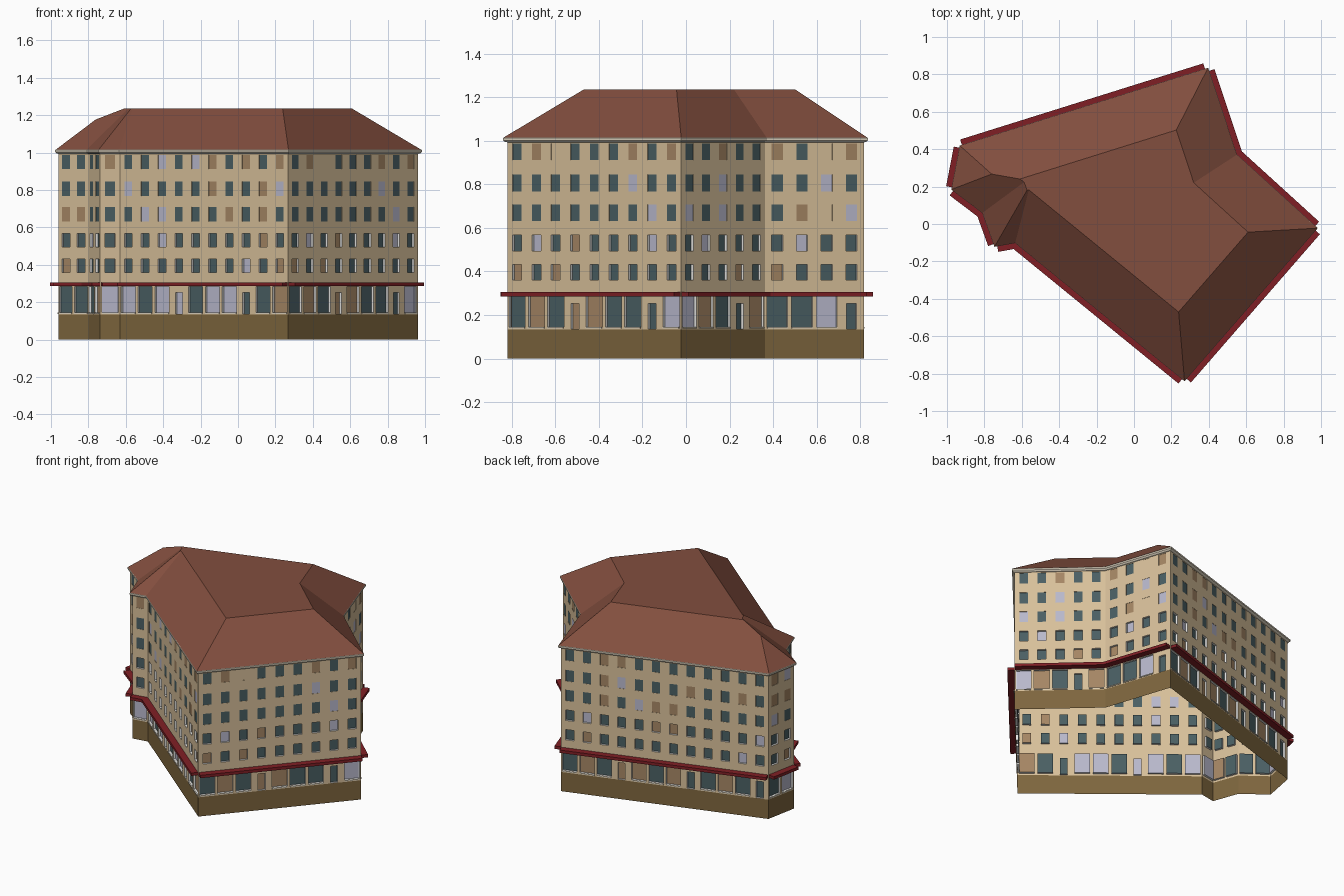
import bpy, bmesh, math, random
from mathutils import Vector as V

if "Cube" in bpy.data.objects:
    bpy.data.objects.remove(bpy.data.objects["Cube"])

random.seed(4)

# ---- colours ----
def lin(c):
    c /= 255
    return c / 12.92 if c <= 0.04045 else ((c + 0.055) / 1.055) ** 2.4

def material(name, *rgb):
    m = bpy.data.materials.new(name)
    m.diffuse_color = (*[lin(c) for c in rgb], 1)
    m.use_nodes = True
    m.node_tree.nodes["Principled BSDF"].inputs["Base Color"].default_value = m.diffuse_color
    return m

WALL = material("sand plaster", 216, 192, 154)
BASE = material("brown plinth", 126, 102, 62)
ROOF = material("terracotta roof", 130, 78, 62)
RED = material("red awning", 128, 31, 37)
CREAM = material("cream trim", 222, 212, 192)
WHITE = material("white frame", 240, 240, 238)
TEAL = material("dark teal glass", 74, 95, 99)
LILAC = material("pale lilac glass", 184, 184, 204)
TAN = material("tan blind", 165, 134, 100)

def build(name, faces):
    """faces: list of (points, material), wound counter-clockwise from outside"""
    bm = bmesh.new()
    mats = []
    for pts, mat in faces:
        if mat not in mats:
            mats.append(mat)
        f = bm.faces.new([bm.verts.new(p) for p in pts])
        f.material_index = mats.index(mat)
    bmesh.ops.remove_doubles(bm, verts=bm.verts, dist=1e-5)
    me = bpy.data.meshes.new(name)
    bm.to_mesh(me)
    bm.free()
    for m in mats:
        me.materials.append(m)
    ob = bpy.data.objects.new(name, me)
    bpy.context.collection.objects.link(ob)
    return ob

# ---- footprint at the eaves, counter-clockwise from the front corner ----
EAVE = [V(p) for p in [(0.27, -0.838), (0.98, -0.022), (0.549, 0.37), (0.395, 0.833),
                       (-0.93, 0.418), (-0.975, 0.185), (-0.81, 0.06),
                       (-0.745, -0.12), (-0.635, -0.10)]]
N = len(EAVE)
UNITS = [9, 5, 4, 12, 2, 2, 2, 1, 10]      # window columns on each wall

def edge(i):
    a, b = EAVE[i % N], EAVE[(i + 1) % N]
    u = (b - a).normalized()
    return a, u, V((-u.y, u.x))            # start, direction, inward normal

def meet(i, j, d):
    """corner of walls i and j after moving both inward by d"""
    (a, u, n), (b, v, m) = edge(i), edge(j)
    p, q = a + n * d, b + m * d
    t = (q - p).cross(v) / u.cross(v)
    return p + u * t

def outline(d):
    return [meet(i - 1, i, d) for i in range(N)]

def ring(lo, hi, z0, z1, mat):
    return [([(*lo[i], z0), (*lo[(i + 1) % N], z0),
              (*hi[(i + 1) % N], z1), (*hi[i], z1)], mat) for i in range(N)]

# ---- hipped roof with a flat top ----
Z0, Z1, INSET = 1.015, 1.235, 0.265
top = outline(INSET)
top[4] = top[5] = meet(3, 5, INSET)        # the short end wall closes below the top
q = outline(0.1)
l0, l1 = (EAVE[5] - EAVE[4]).length, (q[5] - q[4]).length
dn = 0.1 * l0 / (l0 - l1)
node = (*meet(3, 4, dn), Z0 + (Z1 - Z0) * dn / INSET)
E = [(*p, Z0) for p in EAVE]
T = [(*p, Z1) for p in top]
roof = []
for i in range(N):
    j = (i + 1) % N
    pts = [E[i], E[j], T[j], T[i]]
    if i == 3:
        pts.insert(2, node)
    elif i == 4:
        pts = [E[i], E[j], node]
    elif i == 5:
        pts.append(node)
    roof.append((pts, ROOF))
roof.append((T[:5] + T[6:], ROOF))
build("roof", roof)

# ---- cornice under the eaves, plinth ----
W = outline(0.013)
mid, lip = outline(0.005), outline(-0.002)
build("cornice", ring(W, mid, 0.993, 0.995, CREAM) + ring(mid, lip, 0.995, 1.002, CREAM)
      + ring(lip, lip, 1.002, 1.013, CREAM) + ring(lip, EAVE, 1.013, Z0, CREAM))
build("plinth", ring(W, W, 0, 0.133, BASE))

# ---- facades: each storey is a row of cells, each with a recessed opening ----
# cell bottom, cell top, window bottom, window top, recess, reveal colour
STOREYS = [(0.33, 0.465, 0.36, 0.432, 0.014, WHITE), (0.465, 0.6, 0.495, 0.568, 0.014, WHITE),
           (0.6, 0.74, 0.632, 0.708, 0.002, WALL), (0.74, 0.88, 0.768, 0.846, 0.002, WALL),
           (0.88, 1.0, 0.912, 0.988, 0.002, WALL)]
# glass per wall from the ground floor up: T teal, L lilac, N tan blind, W blank
GLASS = {0: ["TNTNNTTTL", "NTNTTTTTT", "TLTNTTTLT", "TTTTTTTLT", "TTTTTTLTT", "TNWTTTNTN"],
         1: ["LNTTN", "TTTNT", "TLTTT", "LTLTT", "TTLTT", "TTNTT"],
         2: ["TTLT", "NTTT", "TLTT", "TNWL", "TTLT", "NTWN"],
         8: ["LTLLTLLTTN", "TTTTTTTLTN", "TTLTTTTTNT", "TLLTTTNTNT", "LTTTTNTTNL", "TTLTLNTNTN"]}
KEY = {"T": TEAL, "L": LILAC, "N": TAN, "W": WALL}
walls, panes, sills, awnings = [], [], [], []

def glass(wall, row, col):
    if wall in GLASS:
        return KEY[GLASS[wall][row][col]]
    return random.choices([TEAL, LILAC, TAN], [66, 14, 20])[0]

def box(P, s0, s1, z0, z1, d0, d1, mat):
    """bar along a wall, standing out from d0 to d1"""
    a, b = [[P(s0, z0, -d), P(s1, z0, -d), P(s1, z1, -d), P(s0, z1, -d)] for d in (d0, d1)]
    sides = [([a[k], a[(k + 1) % 4], b[(k + 1) % 4], b[k]], mat) for k in range(4)]
    return [(b, mat), (a[::-1], mat)] + sides

def cell(P, rect, hole, depth, reveal, pane):
    corners = lambda r, d: [P(r[0], r[2], d), P(r[1], r[2], d), P(r[1], r[3], d), P(r[0], r[3], d)]
    o, h, g = corners(rect, 0), corners(hole, 0), corners(hole, depth)
    for k in range(4):
        m = (k + 1) % 4
        walls.append(([o[k], o[m], h[m], h[k]], WALL))
        walls.append(([h[k], h[m], g[m], g[k]], reveal))
    panes.append((g, pane))

for i in range(N):
    a, b = W[i], W[(i + 1) % N]
    _, u, n = edge(i)
    length = (b - a).length
    pitch = length / UNITS[i]

    def P(s, z, d, a=a, u=u, n=n):
        return (*(a + u * s + n * d), z)

    for k in range(UNITS[i]):
        s0, s1, c = k * pitch, (k + 1) * pitch, (k + 0.5) * pitch
        # ground floor: three shop windows, then a door
        if k % 4 == 3:
            hole = (c - 0.024, c + 0.024, 0.136, 0.252)
        else:
            hole = (c - pitch * 0.42, c + pitch * 0.42, 0.146, 0.284)
            sills += box(P, hole[0], hole[1], 0.138, 0.145, 0.0005, 0.005, CREAM)
        cell(P, (s0, s1, 0.133, 0.33), hole, 0.014, WHITE, glass(i, 0, k))
        # upper floors
        for r, (z0, z1, w0, w1, depth, reveal) in enumerate(STOREYS):
            cell(P, (s0, s1, z0, z1), (c - 0.027, c + 0.027, w0, w1), depth, reveal,
                 glass(i, r + 1, k))
    # awning bar along the whole wall
    awnings += box(P, 0.003, length - 0.003, 0.286, 0.306, 0.001, 0.045, RED)

build("facade_walls", walls)
build("window_panes", panes)
build("shop_sills", sills)
build("awnings", awnings)
